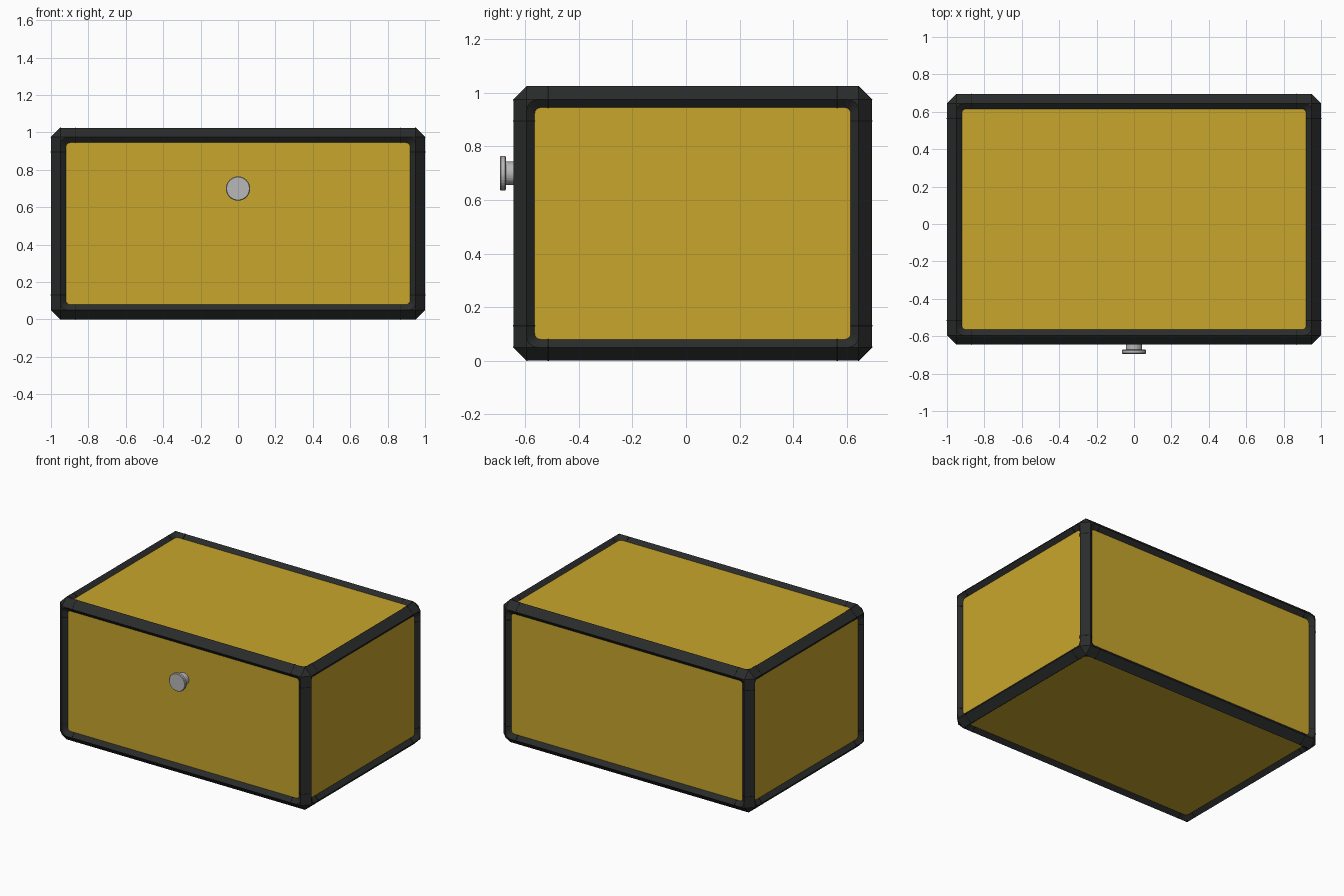
import bpy, bmesh, math
from itertools import product
from mathutils import Vector, Matrix

if "Cube" in bpy.data.objects:
    bpy.data.objects.remove(bpy.data.objects["Cube"], do_unlink=True)

HALF = Vector((1.0, 0.67, 0.5125))
CENTRE = Vector((0, 0.025, 0.5125))
CHAMFER, SLOPE, DEPTH = 0.05, 0.03, 0.025
CORNER = 0.13


def material(name, rgb, rough=0.6):
    m = bpy.data.materials.new(name)
    m.use_nodes = True
    m.diffuse_color = (*rgb, 1)
    bsdf = m.node_tree.nodes["Principled BSDF"]
    bsdf.inputs["Base Color"].default_value = (*rgb, 1)
    bsdf.inputs["Roughness"].default_value = rough
    return m


yellow = material("yellow panel", (0.578, 0.381, 0.025))
black = material("black trim", (0.023, 0.024, 0.024))
seam_black = material("seam black", (0.008, 0.008, 0.008))
grey = material("knob grey", (0.48, 0.48, 0.48))


def make_object(name, bm, mats, location):
    mesh = bpy.data.meshes.new(name)
    bm.to_mesh(mesh)
    bm.free()
    for m in mats:
        mesh.materials.append(m)
    ob = bpy.data.objects.new(name, mesh)
    ob.location = location
    bpy.context.collection.objects.link(ob)
    return ob


def rounded_corners(u, v, r, seg=4):
    """Four arcs, counter-clockwise, of a rounded rectangle."""
    arcs = []
    for k, (su, sv) in enumerate([(1, 1), (-1, 1), (-1, -1), (1, -1)]):
        angles = [math.pi / 2 * (k + i / seg) for i in range(seg + 1)]
        arcs.append([(su * (u - r) + r * math.cos(a), sv * (v - r) + r * math.sin(a))
                     for a in angles])
    return arcs


# Box: chamfered frame with a recessed, round-cornered panel on every side
bm = bmesh.new()
bmesh.ops.create_cube(bm, size=2, matrix=Matrix.Diagonal((*HALF, 1)))
bmesh.ops.bevel(bm, geom=bm.edges[:], offset=CHAMFER, segments=1, affect='EDGES')
bm.normal_update()
flat = [f for f in bm.faces if max(abs(c) for c in f.normal) > 0.99]
bmesh.ops.delete(bm, geom=flat, context='FACES_ONLY')

for axis, side in product(range(3), (1, -1)):
    ua, va = (axis + 1) % 3, (axis + 2) % 3
    u, v = HALF[ua] - CHAMFER, HALF[va] - CHAMFER

    def vert(p, depth):
        co = Vector((0, 0, 0))
        co[axis] = side * (HALF[axis] - depth)
        co[ua], co[va] = side * p[0], p[1]
        return bm.verts.new(co)

    rim = [[vert(p, 0) for p in arc] for arc in rounded_corners(u, v, 0.04)]
    floor = [[vert(p, DEPTH) for p in arc]
             for arc in rounded_corners(u - SLOPE, v - SLOPE, 0.022)]
    # flat gussets between the sharp frame corner and the rounded rim
    for arc, (su, sv) in zip(rim, [(1, 1), (-1, 1), (-1, -1), (1, -1)]):
        tip = vert((su * u, sv * v), 0)
        for a, b in zip(arc, arc[1:]):
            bm.faces.new((tip, b, a))
    # sloped inner edge and panel
    outer, inner = sum(rim, []), sum(floor, [])
    n = len(outer)
    for i in range(n):
        j = (i + 1) % n
        bm.faces.new((outer[i], outer[j], inner[j], inner[i]))
    bm.faces.new(inner).material_index = 1

make_object("box", bm, [black, yellow], CENTRE)

# Thin seams where the edge bars meet the corner pieces
SEAM = [(0.081, 0.024), (0.051, -0.0015), (-0.0015, 0.051), (0.024, 0.081)]
bm = bmesh.new()
for axis in range(3):
    ua, va = (axis + 1) % 3, (axis + 2) % 3
    for s, su, sv in product((1, -1), repeat=3):
        rings = []
        for w in (-0.0025, 0.0025):
            ring = []
            for a, b in SEAM:
                co = Vector((0, 0, 0))
                co[axis] = s * (HALF[axis] - CORNER + w)
                co[ua], co[va] = su * (HALF[ua] - a), sv * (HALF[va] - b)
                ring.append(bm.verts.new(co))
            rings.append(ring)
        for i in range(4):
            j = (i + 1) % 4
            bm.faces.new((rings[0][i], rings[0][j], rings[1][j], rings[1][i]))
        for ring in rings:
            bm.faces.new(ring)
bmesh.ops.recalc_face_normals(bm, faces=bm.faces[:])
make_object("corner_seams", bm, [seam_black], CENTRE)


def lathe(name, profile, sides):
    """Closed turned part along -y from (radius, y) pairs."""
    bm = bmesh.new()
    rings = [[bm.verts.new((r * math.cos(2 * math.pi * i / sides), y,
                            r * math.sin(2 * math.pi * i / sides)))
              for i in range(sides)] for r, y in profile]
    for a, b in zip(rings, rings[1:]):
        for i in range(sides):
            j = (i + 1) % sides
            bm.faces.new((a[i], a[j], b[j], b[i]))
    bm.faces.new(rings[0])
    bm.faces.new(rings[-1])
    bmesh.ops.recalc_face_normals(bm, faces=bm.faces[:])
    return make_object(name, bm, [grey], (0, 0, 0.7))


# Front knob: neck and disc
lathe("knob_neck", [(0.044, -0.61), (0.044, -0.675)], 32)
lathe("knob_disc", [(0.06, -0.672), (0.065, -0.676), (0.065, -0.691), (0.061, -0.695)], 32)
